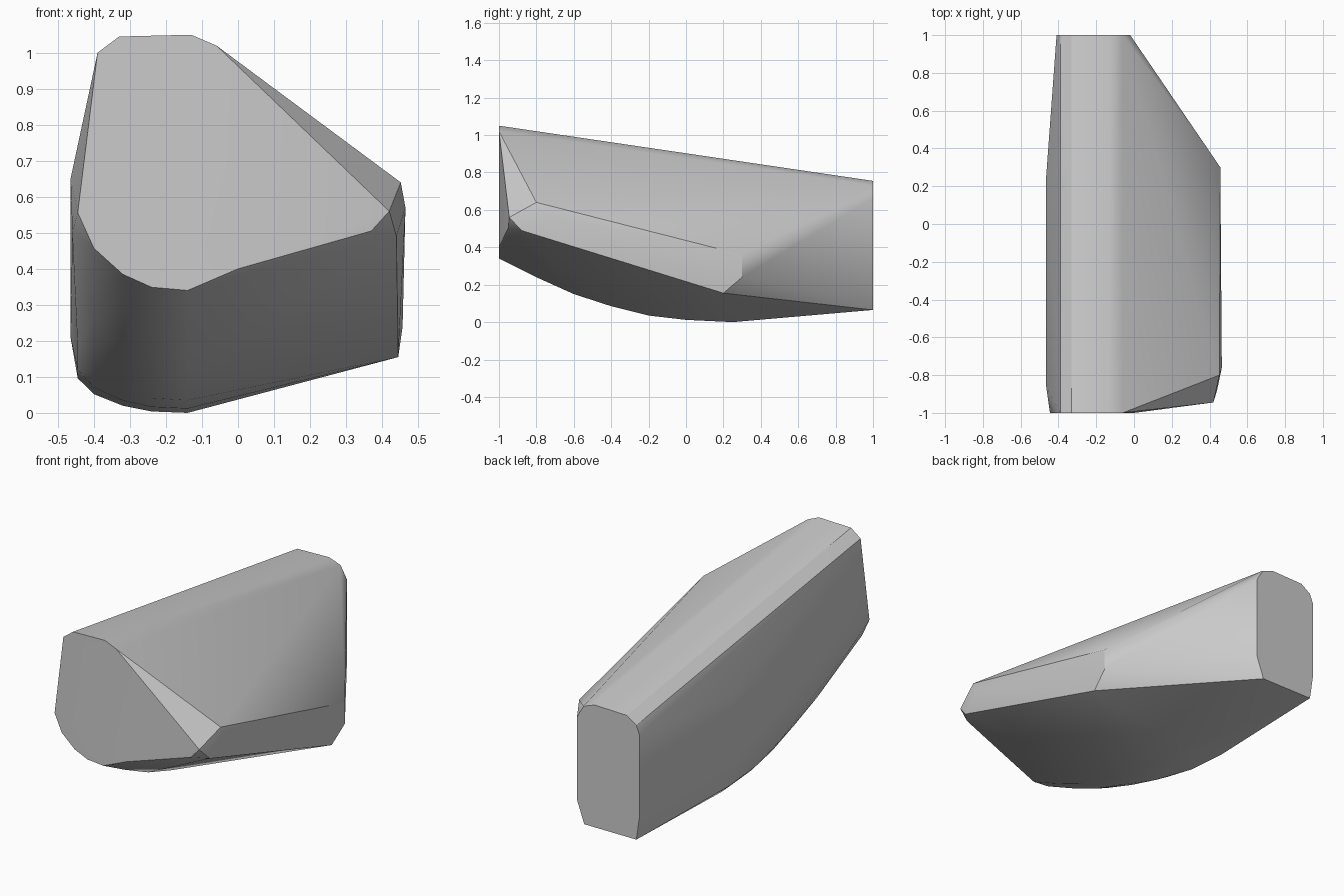
import bpy
import bmesh
import math

# Remove the default object
default_cube = bpy.data.objects.get("Cube")
if default_cube:
    bpy.data.objects.remove(default_cube, do_unlink=True)


def make_material(name, level):
    """One flat grey for the whole part."""
    material = bpy.data.materials.new(name)
    material.use_nodes = True
    colour = (level, level, level, 1)
    material.diffuse_color = colour
    shader = next(n for n in material.node_tree.nodes if n.type == "BSDF_PRINCIPLED")
    shader.inputs["Base Color"].default_value = colour
    return material


def section(y, profile):
    """Place an (x, z) profile on the plane at y."""
    return [(x, y, z) for x, z in profile]


def belly_section(y, lowest, roundness):
    """Rounded lower left edge: a shared profile, raised and scaled."""
    profile = [(-.14, 0), (-.24, .01), (-.32, .05), (-.4, .13), (-.445, .24)]
    return section(y, [(x, lowest + z * roundness) for x, z in profile])


def build_hull(name, points, material):
    """Wrap the section points in a closed faceted skin."""
    bm = bmesh.new()
    for point in points:
        bm.verts.new(point)
    bm.verts.ensure_lookup_table()
    bmesh.ops.convex_hull(bm, input=list(bm.verts))
    loose = [v for v in bm.verts if not v.link_faces]
    bmesh.ops.delete(bm, geom=loose, context="VERTS")
    bmesh.ops.dissolve_limit(bm, angle_limit=math.radians(1),
                             verts=list(bm.verts), edges=list(bm.edges))
    bmesh.ops.triangulate(bm, faces=[f for f in bm.faces if len(f.verts) > 4])
    bmesh.ops.recalc_face_normals(bm, faces=list(bm.faces))
    mesh = bpy.data.meshes.new(name)
    bm.to_mesh(mesh)
    bm.free()
    mesh.materials.append(material)
    part = bpy.data.objects.new(name, mesh)
    bpy.context.collection.objects.link(part)
    return part


# Front face, with a rounded lower left edge
front = section(-1, [(-.39, 1), (-.33, 1.045), (-.13, 1.05), (-.06, 1.02),
                     (0, .4), (-.435, .56)])
front += belly_section(-1, .34, .9)

# Back face, chamfered on its left side
back = section(1, [(-.39, .065), (-.41, .2), (-.41, .66), (-.39, .71),
                   (-.33, .75), (-.13, .755), (-.06, .73), (-.02, .66),
                   (-.02, .19), (-.065, .065)])

# Curved belly running from front to back
belly = []
for y, lowest, roundness in [(-.8, .24, .9), (-.6, .15, .85), (-.4, .085, .75),
                             (-.2, .035, .6), (0, .012, .45), (.25, 0, .4)]:
    belly += belly_section(y, lowest, roundness)

# Broad right flank
flank = section(-.86, [(-.465, .65), (-.46, .5)])
flank += section(.25, [(-.465, .21), (-.465, .6)])

# Protruding left shoulder and its lower edge
shoulder = [(.42, -.945, .56), (.37, -.95, .505), (.44, -.88, .49),
            (.452, -.8, .64), (.465, -.76, .57), (.445, .2, .155)]
shoulder += section(.3, [(.457, .24), (.457, .36)])

body = build_hull("wedge_body", front + back + belly + flank + shoulder,
                  make_material("plain grey", .6))

# Soft facets with crisp outer edges
bpy.ops.object.select_all(action="DESELECT")
body.select_set(True)
bpy.context.view_layer.objects.active = body
bpy.ops.object.shade_smooth_by_angle(angle=math.radians(30))
